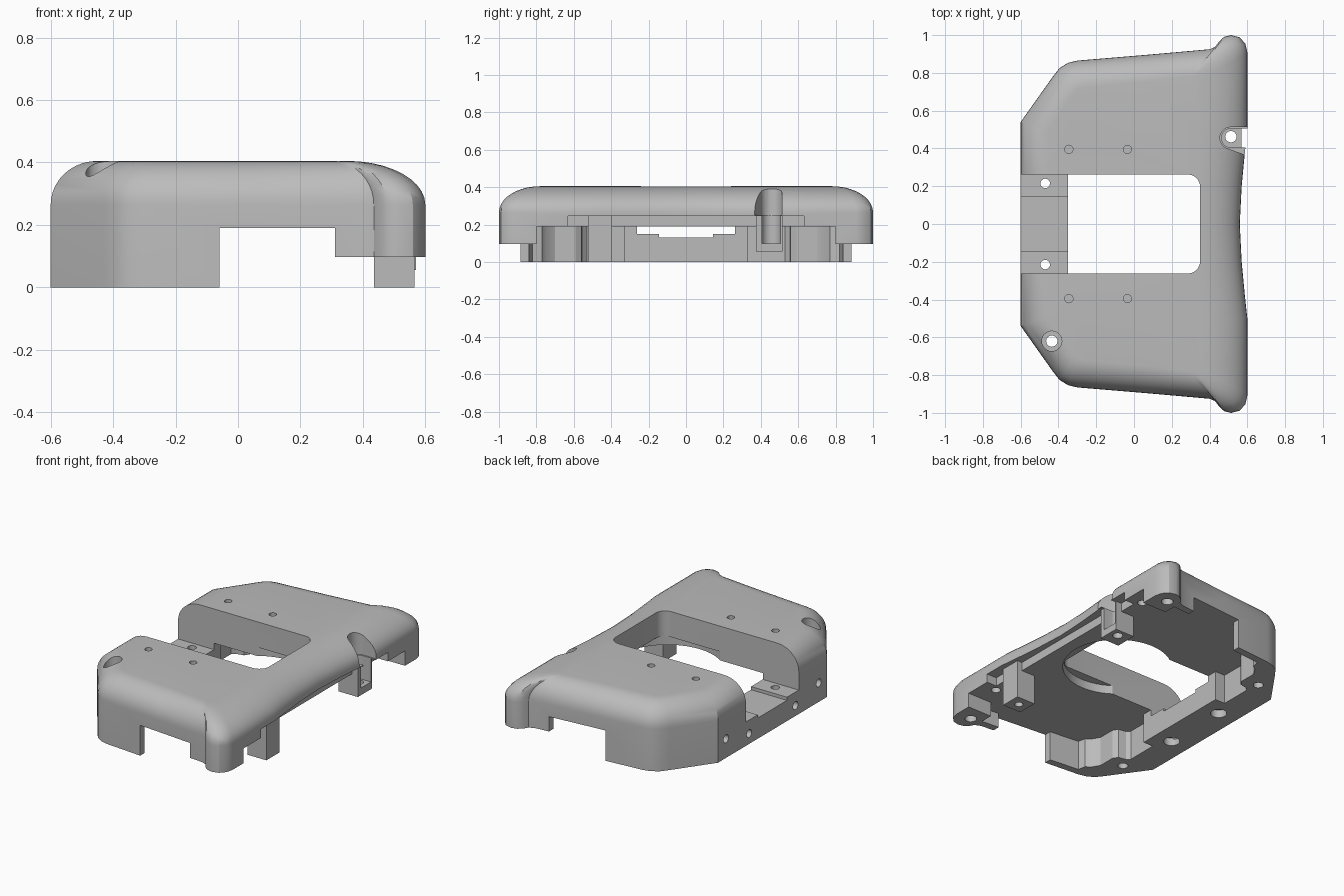
import bpy, bmesh
from math import sin, cos, pi, radians

cube = bpy.data.objects.get("Cube")
if cube:
    bpy.data.objects.remove(cube, do_unlink=True)

grey = bpy.data.materials.new("plain grey")
grey.use_nodes = True
colour = (0.5, 0.5, 0.5, 1)
grey.diffuse_color = colour
grey.node_tree.nodes["Principled BSDF"].inputs["Base Color"].default_value = colour


def make_object(name, bm):
    bmesh.ops.recalc_face_normals(bm, faces=bm.faces)
    mesh = bpy.data.meshes.new(name)
    bm.to_mesh(mesh)
    bm.free()
    mesh.materials.append(grey)
    ob = bpy.data.objects.new(name, mesh)
    bpy.context.collection.objects.link(ob)
    return ob


def mirrored(half):
    # closes a y >= 0 half outline with its mirror image
    return half + [(x, -y) for x, y in reversed(half) if y > 0]


def prism(name, pts, z0, z1):
    bm = bmesh.new()
    face = bm.faces.new([bm.verts.new((x, y, z0)) for x, y in pts])
    top = bmesh.ops.extrude_face_region(bm, geom=[face])["geom"]
    for v in top:
        if isinstance(v, bmesh.types.BMVert):
            v.co.z = z1
    return make_object(name, bm)


def box(name, x0, x1, y0, y1, z0, z1):
    return prism(name, [(x0, y0), (x1, y0), (x1, y1), (x0, y1)], z0, z1)


def arc(cx, cy, r, a0, a1, n):
    return [(cx + r * cos(radians(a0 + (a1 - a0) * i / n)),
             cy + r * sin(radians(a0 + (a1 - a0) * i / n))) for i in range(n + 1)]


def rod(name, x, y, r, z0, z1, n=24):
    return prism(name, arc(x, y, r, 0, 360, n)[:-1], z0, z1)


# Shell: outer outline lofted to the edge of the flat top
outer = [(-.6, 0), (-.6, .54), (-.43, .78), (-.395, .825), (-.35, .853), (-.3, .865),
         (.06, .895), (.4, .925), (.435, .94), (.452, .968), (.478, .991), (.515, 1),
         (.56, .988), (.589, .955), (.6, .91), (.6, .5), (.587, .38), (.57, .2), (.56, 0)]
inner = [(-.45, 0), (-.45, .49), (-.33, .67), (-.31, .7), (-.29, .715), (-.26, .72),
         (.06, .75), (.29, .78), (.3, .78), (.31, .78), (.32, .78), (.33, .779),
         (.34, .775), (.345, .768), (.35, .755), (.35, .5), (.34, .38), (.325, .2), (.32, 0)]
outer, inner = mirrored(outer), mirrored(inner)
bm = bmesh.new()
steps = 10
levels = [(0, 0)] + [(1 - cos(i * pi / 2 / steps), .265 + .14 * sin(i * pi / 2 / steps))
                     for i in range(steps + 1)]
rings = [[bm.verts.new((a[0] + (b[0] - a[0]) * f, a[1] + (b[1] - a[1]) * f, z))
          for a, b in zip(outer, inner)] for f, z in levels]
for low, high in zip(rings, rings[1:]):
    for i in range(len(low)):
        j = (i + 1) % len(low)
        bm.faces.new((low[i], low[j], high[j], high[i]))
bm.faces.new(rings[0])
bm.faces.new(rings[-1])
shell = make_object("shell", bm)

tools = []


def cut(ob, operation="DIFFERENCE"):
    mod = shell.modifiers.new(ob.name, "BOOLEAN")
    mod.operation, mod.solver, mod.object = operation, "EXACT", ob
    ob.hide_render = True
    tools.append(ob)


# Hollow underside with corner bosses, wall gaps and open +x side
hollow = [(-.35, 0), (-.35, .33), (-.42, .33), (-.42, .53), (-.4, .55), (-.35, .56),
          (-.33, .59), (-.33, .7), (-.3, .75), (-.27, .77), (-.26, .82), (-.06, .84),
          (-.06, 1.2), (.31, 1.2), (.31, .87), (.43, .88), (.43, .8), (.9, .8), (.9, 0)]
cut(prism("hollow", mirrored(hollow), -1, .19))
cut(box("raised_edge", .3, 1, -1.5, 1.5, -1, .097))
cut(box("side_undercut", .53, 1, -.63, .63, -1, .245))

# Central opening, bridge steps and round recess
opening = [(-1, 0), (-1, .262)] + arc(.285, .197, .065, 90, 0, 8) + [(.35, 0)]
cut(prism("opening", mirrored(opening), .15, 1))
cut(box("bridge_step", -1, -.3, -.145, .145, .13, .3))
cut(rod("round_recess", .13, 0, .32, .1, .245, 48))

# Posts under the +x edge
cut(box("plain_post", .435, .565, -.525, -.395, 0, .25), "UNION")
cut(box("notched_post", .435, .57, .375, .515, .055, .25), "UNION")

# Screw channel open to +x
cut(prism("channel", arc(.513, .455, .05, 90, 270, 12) + [(.8, .405), (.8, .505)], .1, 1))
cut(prism("channel_mouth", arc(.513, .455, .058, 90, 250, 12) + [(.8, .29), (.8, .515)], .25, 1))
cut(rod("channel_hole", .513, .462, .03, -.1, .2))

# Screw holes, same on both ends
for s in (-1, 1):
    for x in (-.345, -.035):
        cut(rod("top_hole", x, s * .395, .022, .33, .6, 16))
    cut(rod("bridge_hole", -.47, s * .215, .025, -.2, .3))
    cut(rod("bridge_bore", -.47, s * .215, .048, -.2, .05))
    cut(rod("corner_hole", -.435, s * .62, .03, -.2, .6 if s < 0 else .25))
    cut(rod("end_hole", .5, s * .9, .035, -.1, .2))
    cut(rod("ceiling_hole", .5, s * .67, .028, .05, .27))
    for y, z in ((.23, .065), (.46, .12)):
        hole = rod("side_hole", 0, 0, .025, -.15, .15, 16)
        hole.rotation_euler = (0, pi / 2, 0)
        hole.location = (-.65, s * y, z)
        cut(hole)
cut(rod("corner_counterbore", -.435, -.62, .053, .31, .6))
cut(rod("post_hole", .5, -.46, .025, -.1, .08))

# Bake the cuts and drop the cutters
bpy.context.view_layer.update()
graph = bpy.context.evaluated_depsgraph_get()
baked = bpy.data.meshes.new_from_object(shell.evaluated_get(graph))
shell.modifiers.clear()
shell.data = baked
baked.materials.clear()
baked.materials.append(grey)
for p in baked.polygons:
    p.material_index = 0
for ob in tools:
    bpy.data.objects.remove(ob, do_unlink=True)

bpy.ops.object.select_all(action="DESELECT")
shell.select_set(True)
bpy.context.view_layer.objects.active = shell
bpy.ops.object.shade_smooth_by_angle(angle=radians(30))
